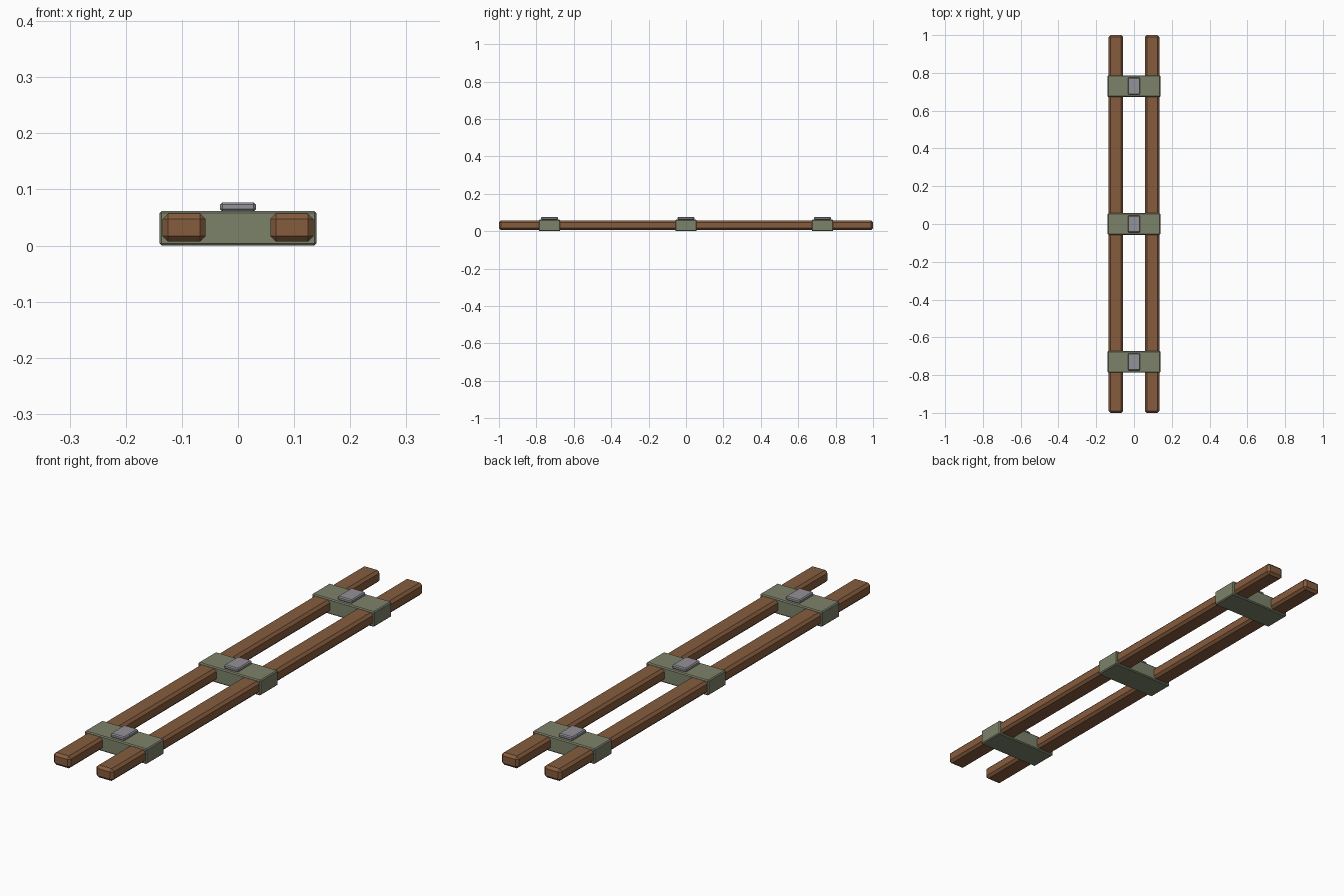
import bpy, bmesh
from mathutils import Matrix, Vector

if "Cube" in bpy.data.objects:
    bpy.data.objects.remove(bpy.data.objects["Cube"])


def material(name, rgb):
    m = bpy.data.materials.new(name)
    m.diffuse_color = (*rgb, 1)
    m.use_nodes = True
    m.node_tree.nodes["Principled BSDF"].inputs["Base Color"].default_value = m.diffuse_color
    return m


wood = material("brown wood", (0.235, 0.107, 0.047))
canvas = material("olive strap", (0.202, 0.223, 0.144))
steel = material("grey metal", (0.296, 0.287, 0.314))


def block(name, lo, hi, bevel, mat):
    """Box between two corners with chamfered edges."""
    lo, hi = Vector(lo), Vector(hi)
    bm = bmesh.new()
    bmesh.ops.create_cube(bm, size=1, matrix=Matrix.Translation((lo + hi) / 2)
                          @ Matrix.Diagonal((*(hi - lo), 1)))
    bmesh.ops.bevel(bm, geom=bm.edges[:], offset=bevel, segments=1,
                    affect='EDGES', profile=0.5)
    me = bpy.data.meshes.new(name)
    bm.to_mesh(me)
    bm.free()
    me.materials.append(mat)
    ob = bpy.data.objects.new(name, me)
    bpy.context.collection.objects.link(ob)
    return ob


# two long wooden rails
for side, x in (("left", -0.096), ("right", 0.096)):
    block(side + "_rail", (x - 0.0385, -1, 0.007), (x + 0.0385, 1, 0.057), 0.01, wood)

# three cross straps, each with a metal buckle plate on top
for label, y in (("front", -0.73), ("middle", 0), ("back", 0.73)):
    block(label + "_strap", (-0.14, y - 0.057, 0), (0.14, y + 0.057, 0.062), 0.004, canvas)
    block(label + "_buckle", (-0.032, y - 0.045, 0.061), (0.032, y + 0.045, 0.077), 0.004, steel)
